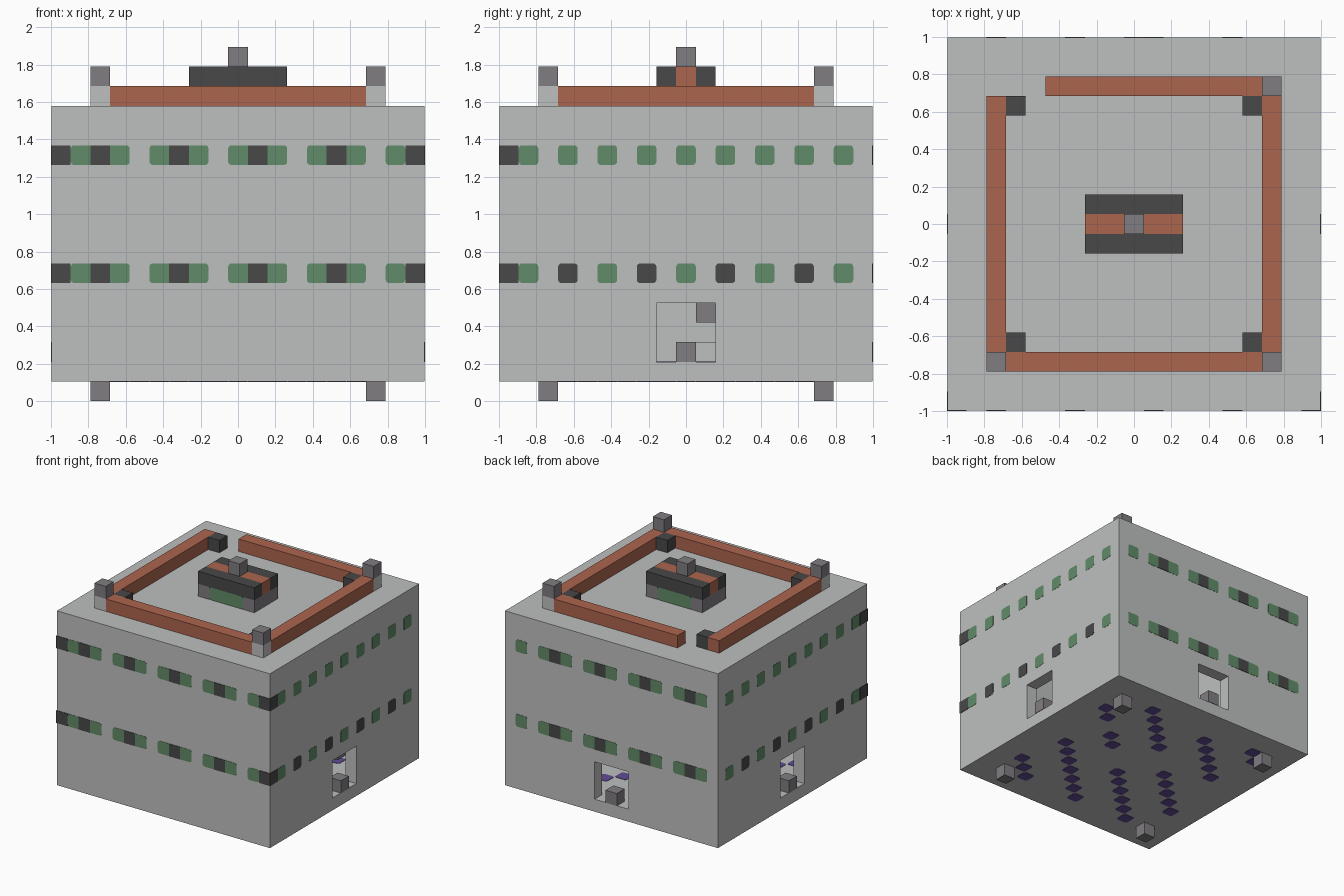
import bpy, bmesh, math
from mathutils import Vector

if "Cube" in bpy.data.objects:
    bpy.data.objects.remove(bpy.data.objects["Cube"], do_unlink=True)

U = 2 / 19          # one block
SKIN = 0.004        # how far window plates stand out of the wall


def material(name, rgb):
    def lin(c):
        c /= 255
        return c / 12.92 if c <= 0.04045 else ((c + 0.055) / 1.055) ** 2.4
    col = tuple(lin(c) for c in rgb) + (1,)
    m = bpy.data.materials.new(name)
    m.use_nodes = True
    m.diffuse_color = col
    m.node_tree.nodes["Principled BSDF"].inputs["Base Color"].default_value = col
    return m


LIGHT = material("light_stone", (190, 192, 191))
GREY = material("mid_grey", (128, 125, 129))
DARK = material("charcoal", (72, 72, 72))
BRICK = material("brick_orange", (172, 101, 78))
GREEN = material("window_green", (97, 139, 104))
PURPLE = material("purple", (98, 74, 150))


def pos(i):
    return -1 + i * U


def finish(name, bm, mat):
    bmesh.ops.recalc_face_normals(bm, faces=bm.faces)
    me = bpy.data.meshes.new(name)
    bm.to_mesh(me)
    bm.free()
    me.materials.append(mat)
    ob = bpy.data.objects.new(name, me)
    bpy.context.collection.objects.link(ob)
    return ob


def add_box(bm, lo, hi):
    verts = bmesh.ops.create_cube(bm, size=1)["verts"]
    for v in verts:
        v.co = Vector([hi[k] if v.co[k] > 0 else lo[k] for k in range(3)])


def blocks(name, mat, cells):
    """Boxes in block units: (x, y, z) or (x, y, z, nx, ny, nz)."""
    bm = bmesh.new()
    for c in cells:
        x, y, z, nx, ny, nz = tuple(c) + (1,) * (6 - len(c))
        add_box(bm, (pos(x), pos(y), z * U),
                (pos(x + nx), pos(y + ny), (z + nz) * U))
    return finish(name, bm, mat)


def add_slab(bm, axis, depth, a, b, r=0.018):
    """Rounded rectangle a..b extruded along an axis between two depths."""
    pts = []
    for k, (sx, sy) in enumerate([(1, 1), (0, 1), (0, 0), (1, 0)]):
        cx = b[0] - r if sx else a[0] + r
        cy = b[1] - r if sy else a[1] + r
        for s in range(4):
            t = math.pi / 2 * (k + s / 3)
            pts.append((cx + r * math.cos(t), cy + r * math.sin(t)))
    rings = []
    for d in depth:
        ring = []
        for p, q in pts:
            co = [p, q]
            co.insert(axis, d)
            ring.append(bm.verts.new(co))
        rings.append(ring)
    n = len(pts)
    for ring in rings:
        bm.faces.new(ring)
    for i in range(n):
        j = (i + 1) % n
        bm.faces.new((rings[0][i], rings[0][j], rings[1][j], rings[1][i]))


# Hollow building with three doorways
bm = bmesh.new()
w = 1 - SKIN
add_box(bm, (-w, -w, U), (w, w, 15 * U))
body = finish("building_shell", bm, LIGHT)
cutters = [blocks("room_cutter", LIGHT, [(1, 1, 2, 17, 17, 12)]),
           blocks("side_door_cutter", LIGHT, [(-1, 8, 2, 21, 3, 3)]),
           blocks("back_door_cutter", LIGHT, [(8, 15, 2, 3, 5, 3)])]
bpy.context.view_layer.objects.active = body
for c in cutters:
    c.hide_render = True
    mod = body.modifiers.new("cut", "BOOLEAN")
    mod.operation, mod.solver, mod.object = "DIFFERENCE", "EXACT", c
    bpy.ops.object.modifier_apply(modifier=mod.name)
    bpy.data.objects.remove(c, do_unlink=True)

# Inner core with steps, door blocks and wall lamps
blocks("inner_core", LIGHT, [(9, 8, 2, 1, 3, 12)])
blocks("inner_steps", LIGHT, [(10, 10, 2), (8, 10, 2)])
blocks("door_blocks", GREY, [(18, 9, 2), (0, 9, 2), (9, 18, 2)])
blocks("wall_lamps", GREY, [(17, 10, 4), (1, 10, 4)])

# Feet
blocks("feet", GREY, [(x, y, 0) for x in (2, 16) for y in (2, 16)])

# Windows: rounded green strips, charcoal squares on top
ROWS = (6, 12)
green, dark = bmesh.new(), bmesh.new()


def window(bm, axis, side, first, last, row, out, r=0.018):
    add_slab(bm, axis, (side * 0.98, side * out),
             (pos(first), row * U), (pos(last + 1), (row + 1) * U), r)


for row in ROWS:
    for side in (-1, 1):
        for start in (1, 5, 9, 13):
            window(green, 1, side, start, start + 2, row, 1 - SKIN / 2)
            window(dark, 1, side, start + 1, start + 1, row, 1, 0.0005)
        window(green, 1, side, 17, 17, row, 1 - SKIN / 2)
        for i in range(1, 18, 2):
            is_dark = row == ROWS[0] and i % 4 == 3
            window(dark if is_dark else green, 0, side, i, i, row, 1 - SKIN / 2)
finish("green_windows", green, GREEN)
finish("dark_windows", dark, DARK)
blocks("front_corner_blocks", DARK, [(x, 0, row) for x in (0, 18) for row in ROWS])

# Diagonal chains of purple floor tiles: (x, y, count), stepping to -x, -y
tiles = bmesh.new()
for x, y, n in [(16, 14, 2), (13, 11, 2), (13, 16, 5), (16, 4, 3), (15, 8, 7),
                (7, 15, 5), (3, 16, 2), (9, 7, 6), (6, 9, 5)]:
    for k in range(n):
        i, j = x - k, y - k
        add_slab(tiles, 2, (U - 0.003, 2 * U + 0.003),
                 (pos(i) + 0.001, pos(j) + 0.001),
                 (pos(i + 1) - 0.001, pos(j + 1) - 0.001))
finish("floor_tiles", tiles, PURPLE)

# Roof parapet with a gap at the back
blocks("parapet", BRICK, [(3, 2, 15, 13, 1, 1), (2, 3, 15, 1, 13, 1),
                          (16, 3, 15, 1, 13, 1), (5, 16, 15, 11, 1, 1)])
corners = [(2, 2), (16, 2), (16, 16)]
blocks("parapet_posts", LIGHT, [(x, y, 15) for x, y in corners])
blocks("post_caps", GREY, [(x, y, 16) for x, y in corners])
blocks("parapet_inner_blocks", DARK, [(x, y, 15) for x in (3, 15) for y in (3, 15)])

# Roof hut
blocks("hut_ends", GREY, [(7, 8, 15, 1, 3, 1), (11, 8, 15, 1, 3, 1)])
bm = bmesh.new()
add_slab(bm, 1, (pos(8), pos(11)), (pos(8), 15 * U), (pos(11), 16 * U))
finish("hut_windows", bm, GREEN)
blocks("hut_roof_sides", DARK, [(7, 8, 16, 5, 1, 1), (7, 10, 16, 5, 1, 1)])
blocks("hut_roof_ridge", BRICK, [(7, 9, 16, 5, 1, 1)])
blocks("hut_chimney", GREY, [(9, 9, 17)])
